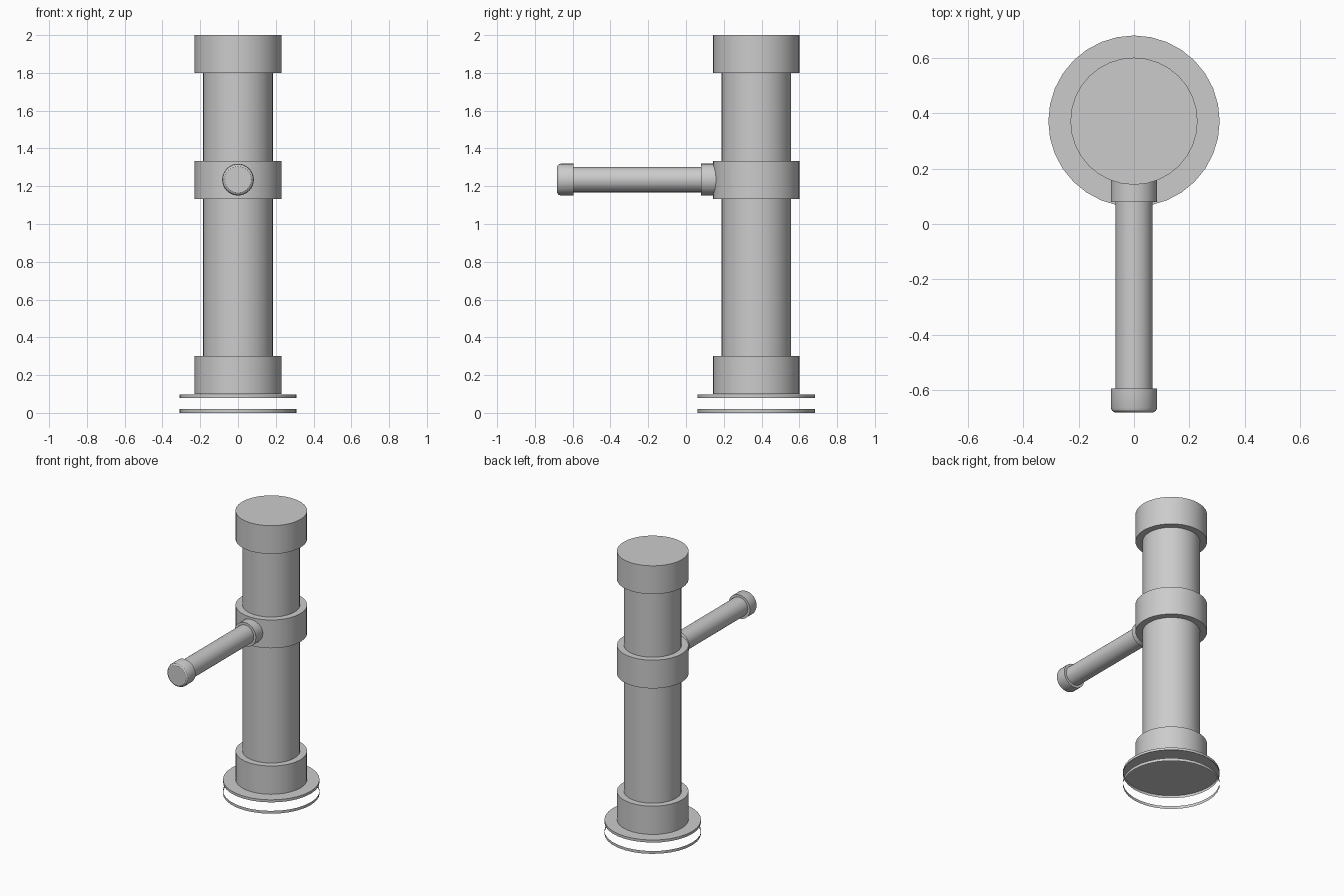
import bpy, bmesh, math
from mathutils import Matrix

if "Cube" in bpy.data.objects:
    bpy.data.objects.remove(bpy.data.objects["Cube"])

SEG = 32
CY = 0.372      # column axis, y
ARM_Z = 1.235   # arm axis, z


def lathe(name, profile, matrix):
    """Spin (radius, height) points around local z; radius 0 makes a closed end."""
    bm = bmesh.new()
    rings = []
    for r, h in profile:
        if r == 0:
            rings.append([bm.verts.new((0, 0, h))] * SEG)
        else:
            rings.append([bm.verts.new((r * math.cos(2 * math.pi * i / SEG),
                                        r * math.sin(2 * math.pi * i / SEG), h))
                          for i in range(SEG)])
    for a, b in zip(rings, rings[1:]):
        for i in range(SEG):
            j = (i + 1) % SEG
            bm.faces.new(dict.fromkeys((a[i], a[j], b[j], b[i])))
    bm.transform(matrix)
    me = bpy.data.meshes.new(name)
    bm.to_mesh(me)
    bm.free()
    ob = bpy.data.objects.new(name, me)
    bpy.context.collection.objects.link(ob)
    bpy.ops.object.select_all(action='DESELECT')
    ob.select_set(True)
    bpy.context.view_layer.objects.active = ob
    bpy.ops.object.shade_smooth_by_angle(angle=math.radians(30))
    return ob


def cylinder(r, a, b):
    return [(0, a), (r, a), (r, b), (0, b)]


upright = Matrix.Translation((0, CY, 0))
# local +z points to -y (the front) for the arm parts
forward = Matrix.Translation((0, 0, ARM_Z)) @ Matrix.Rotation(math.pi / 2, 4, 'X')

# column with its three collars
lathe("column", cylinder(0.185, 0.11, 1.99), upright)
for name, z in (("base_collar", 0.10), ("middle_collar", 1.133), ("top_cap", 1.80)):
    lathe(name, cylinder(0.23, z, z + 0.20), upright)

# base flange: open-bottomed disc, and a separate thin floor hoop below the gap
lathe("base_flange", [(0.31, 0.08), (0.31, 0.098), (0, 0.098)], upright)
lathe("floor_hoop", [(0.31, 0.0), (0.31, 0.02)], upright)

# side arm with root collar and bevelled end cap
lathe("arm", cylinder(0.067, -0.16, 0.61), forward)
lathe("arm_root_collar", cylinder(0.084, -0.17, -0.08), forward)
lathe("arm_end_cap",
      [(0, 0.595), (0.084, 0.595), (0.084, 0.665), (0.08, 0.675), (0.07, 0.682), (0, 0.682)],
      forward)
